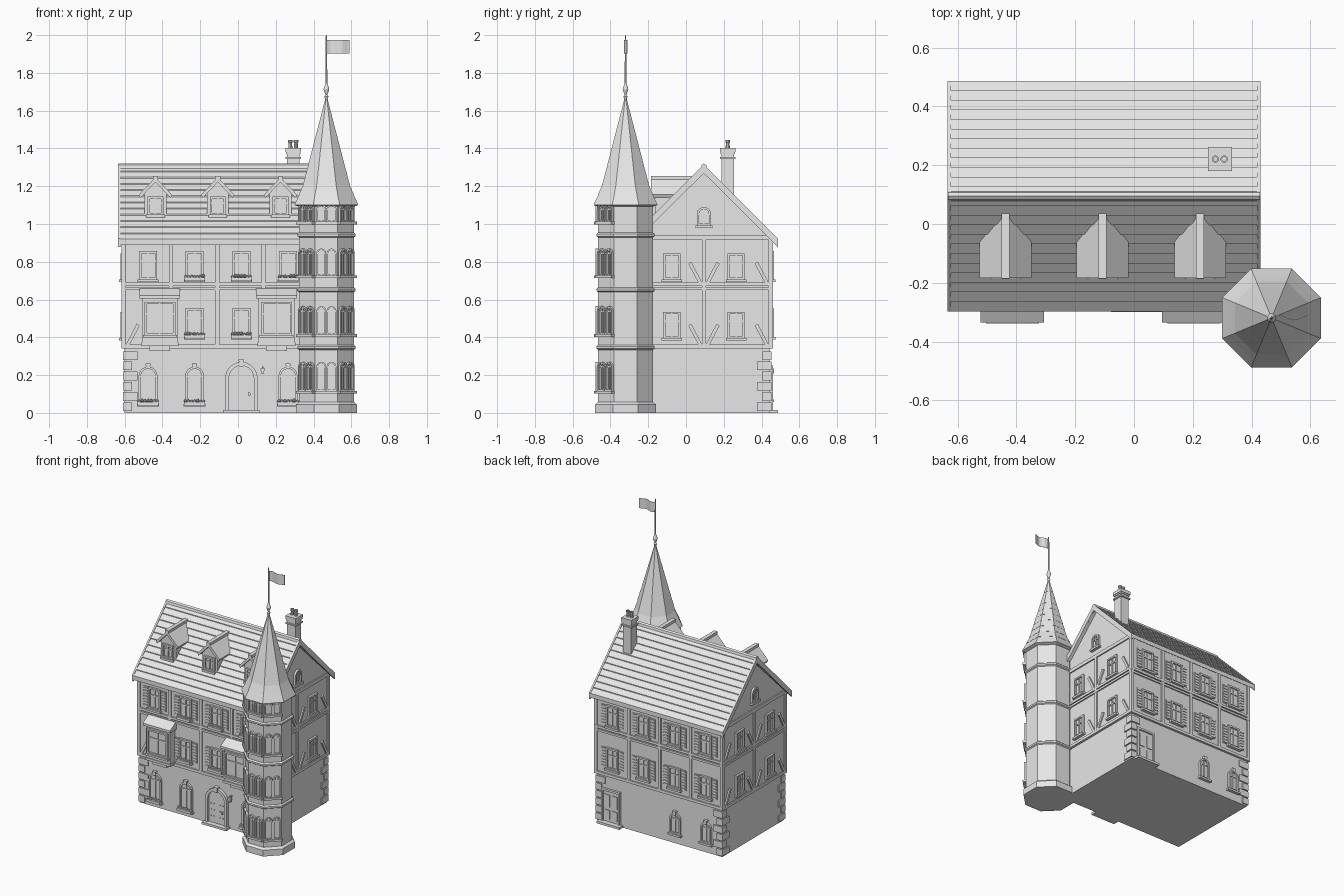
import bpy, bmesh, random
from math import sin, cos, pi, radians
from mathutils import Matrix, Vector

if "Cube" in bpy.data.objects:
    bpy.data.objects.remove(bpy.data.objects["Cube"])

random.seed(4)
parts = {}
stone = bpy.data.materials.new("light_grey")
stone.diffuse_color = (0.8, 0.8, 0.8, 1)
stone.use_nodes = True
stone.node_tree.nodes["Principled BSDF"].inputs["Base Color"].default_value = stone.diffuse_color


def part(name):
    return parts.setdefault(name, bmesh.new())


def wall(x, y, deg):
    """Wall frame: u along the wall, v up, w outward."""
    a = radians(deg)
    return Matrix(((cos(a), 0, sin(a), x), (sin(a), 0, -cos(a), y), (0, 1, 0, 0), (0, 0, 0, 1)))


def prism(name, M, pts, w0, w1):
    bm = part(name)
    a = [bm.verts.new(M @ Vector((u, v, w0))) for u, v in pts]
    b = [bm.verts.new(M @ Vector((u, v, w1))) for u, v in pts]
    bm.faces.new(a[::-1])
    bm.faces.new(b)
    for i in range(len(pts)):
        j = (i + 1) % len(pts)
        bm.faces.new((a[i], a[j], b[j], b[i]))


def box(name, M, u0, u1, v0, v1, w0, w1):
    prism(name, M, [(u0, v0), (u1, v0), (u1, v1), (u0, v1)], w0, w1)


def ring(name, M, outer, inner, w0, w1):
    bm = part(name)
    loops = [[bm.verts.new(M @ Vector((u, v, w))) for u, v in p]
             for p, w in ((outer, w0), (outer, w1), (inner, w1), (inner, w0))]
    n = len(outer)
    for k in range(4):
        p, q = loops[k], loops[(k + 1) % 4]
        for i in range(n):
            j = (i + 1) % n
            bm.faces.new((p[i], p[j], q[j], q[i]))


def lathe(name, x, y, profile, n=8):
    bm = part(name)
    k = cos(pi / n)
    rings = [[bm.verts.new((x + r / k * cos(2 * pi * (i + .5) / n),
                            y + r / k * sin(2 * pi * (i + .5) / n), z)) for i in range(n)]
             for r, z in profile]
    bm.faces.new(rings[0][::-1])
    bm.faces.new(rings[-1])
    for p, q in zip(rings, rings[1:]):
        for i in range(n):
            j = (i + 1) % n
            bm.faces.new((p[i], p[j], q[j], q[i]))


def outline(u, v0, v1, h, arch):
    if not arch:
        return [(u - h, v0), (u + h, v0), (u + h, v1), (u - h, v1)]
    return [(u - h, v0), (u + h, v0)] + [(u + h * cos(pi * i / 10), v1 - h + h * sin(pi * i / 10))
                                         for i in range(11)]


def flowers(M, u, v, h):
    box("flower_boxes", M, u - h, u + h, v, v + .018, .005, .035)
    for i in range(7):
        p = M @ Vector((u - h + 2 * h * (i + .5) / 7, v + .02 + random.uniform(0, .008), .022))
        bmesh.ops.create_icosphere(part("flowers"), subdivisions=1, radius=.0095,
                                   matrix=Matrix.Translation(p))


def window(M, u, v0, v1, h, arch=False, shutters=False, planted=False, t=.012):
    ring("window_frames", M, outline(u, v0, v1, h, arch), outline(u, v0 + t, v1 - t, h - t, arch), -.005, .014)
    prism("window_panes", M, outline(u, v0 + t, v1 - t, h - t, arch), -.005, .003)
    top = v1 - h if arch else v0 + (v1 - v0) * .65
    box("window_bars", M, u - .004, u + .004, v0 + t, v1 - t, 0, .009)
    box("window_bars", M, u - h + t, u + h - t, top - .004, top + .004, 0, .009)
    box("window_sills", M, u - h - .008, u + h + .008, v0 - .012, v0 + .002, -.005, .022)
    if arch and h > .04:
        prism("keystones", M, [(u - .009, v1 - .012), (u + .009, v1 - .012), (u + .014, v1 + .016), (u - .014, v1 + .016)], 0, .02)
    if shutters:
        for s in (-1, 1):
            c = u + s * (h + .022)
            box("shutters", M, c - .02, c + .02, v0 + .005, v1 - .005, 0, .005)
            for k in range(7):
                z = v0 + .015 + k * (v1 - v0 - .03) / 6
                box("shutters", M, c - .016, c + .016, z - .004, z + .004, .004, .009)
    if planted:
        flowers(M, u, v0 - .006, h + .006)


# Wall frames: house spans x -.60..395, y -.255..445
CY, CX = .095, -.1025
front, back = wall(0, -.262, 0), wall(0, .452, 180)
right, left = wall(.403, CY, 90), wall(-.608, CY, -90)
gfront, gback = wall(0, -.255, 0), wall(0, .445, 180)
side = wall(0, 0, 90)
columns = (-.476, -.23, .018, .265)

# Main walls
box("ground_floor", side, -.255, .445, 0, .35, -.6, .395)
prism("upper_walls", side, [(-.262, .345), (.452, .345), (.452, .93), (CY, 1.283), (-.262, .93)], -.608, .403)

# Stepped shingle roof, ridge cap, gutters and bargeboards
half, rows, top = .392, 12, 1.307
slope = []
for i in range(rows):
    d, e = half * i / rows, half * (i + 1) / rows
    slope += [(d, top - d), (e, top - e + .006)]
under = [(half, top - half - .025), (0, top - .04)]
prof = [(CY + d, z) for d, z in slope + under] + [(CY - d, z) for d, z in slope[:0:-1] + []]
prof = [(CY + d, z) for d, z in slope + under[:1]] + [(CY, top - .04)] + \
       [(CY - d, z) for d, z in under[:1] + slope[:0:-1]]
prism("main_roof", side, prof, -.628, .423)
prism("ridge_cap", side, [(CY - .016, 1.295), (CY, 1.312), (CY + .016, 1.295), (CY + .012, 1.312), (CY, 1.32), (CY - .012, 1.312)], -.633, .428)
for s in (-1, 1):
    for x0 in (-.635, .418):
        prism("bargeboards", side, [(CY, 1.27), (CY + s * half, 1.27 - half), (CY + s * half, 1.315 - half), (CY, 1.315)], x0, x0 + .012)
    y = CY + s * (half - .006)
    box("gutters", side, y - .006, y + .006, .905, .918, -.63, .425)

# Timber frame
for M, u0, u1, posts in ((front, -.615, .41, (-.603, -.355, -.11, .135, .398)),
                         (back, -.41, .615, (-.398, -.135, .11, .355, .603)),
                         (right, -.364, .364, (-.352, 0, .352)), (left, -.364, .364, (-.352, 0, .352))):
    for z0, z1 in ((.342, .362), (.65, .665), (.672, .69), (.915, .94)):
        box("timber_beams", M, u0, u1, z0, z1, -.01, .009)
    for p in posts:
        box("timber_posts", M, p - .011, p + .011, .35, .93, -.01, .008)


def brace(M, u, s, z):
    a, b = u + s * .01, u + s * .075
    prism("timber_braces", M, [(a, z), (a + s * .02, z), (b + s * .008, z + .1), (b - s * .008, z + .11)], -.005, .01)


for z in (.362, .69):
    for M in (right, left):
        for u, s in ((-.352, 1), (0, -1), (0, 1), (.352, -1)):
            brace(M, u, s, z)
brace(front, -.603, 1, .362)

# Upper windows
for M in (right, left):
    for u in (-.17, .17):
        for z in (.395, .705):
            window(M, u, z, z + .14, .046)
    window(M, 0, .99, 1.09, .038, arch=True)
for i, c in enumerate(columns):
    window(front, c, .705, .857, .048, shutters=True, planted=i > 0)
    if i in (1, 2):
        window(front, c, .4, .555, .048, shutters=True, planted=True)
    for z in (.4, .705):
        window(back, -c, z, z + .152, .048, shutters=True)

# Ground floor windows
for c in (columns[0], columns[1], columns[3]):
    window(gfront, c, .045, .245, .05, arch=True, planted=True)
for c in columns[:2]:
    window(gback, -c, .07, .22, .042, arch=True)

# Arched front door with studs, step and lamp
D = .018
ring("door_frame", gfront, outline(D, 0, .27, .086, True), outline(D, 0.001, .25, .066, True), -.005, .022)
prism("front_door", gfront, outline(D, 0, .25, .066, True), -.005, .008)
prism("keystones", gfront, [(D - .01, .245), (D + .01, .245), (D + .015, .282), (D - .015, .282)], 0, .028)
box("door_step", gfront, D - .097, D + .097, 0, .016, 0, .045)
for z in (.06, .105, .15):
    for u in (-.048, -.024, .024, .048):
        box("door_studs", gfront, D + u - .003, D + u + .003, z, z + .006, 0, .012)
box("door_studs", gfront, D + .035, D + .047, .092, .108, 0, .016)
box("wall_lamp", gfront, .126, .134, .238, .246, 0, .025)
prism("wall_lamp", gfront, [(.125, .205), (.135, .205), (.142, .235), (.118, .235)], .014, .034)

# Back door
B = -.28
ring("back_door_frame", gback, outline(B, 0, .25, .075, False), outline(B, .01, .235, .06, False), -.005, .016)
box("back_door", gback, B - .06, B + .06, 0, .235, -.005, .006)
for s in (-1, 1):
    for z0, z1 in ((.035, .1), (.12, .21)):
        box("back_door_panels", gback, B + s * .03 - .021, B + s * .03 + .021, z0, z1, 0, .011)
box("back_door_step", gback, B - .09, B + .09, 0, .016, 0, .042)

# Corner quoins, alternating long and short
for x, sx, y, sy in ((-.6, 1, -.255, 1), (-.6, 1, .445, -1), (.395, -1, .445, -1)):
    for k in range(6):
        lx, ly = (.068, .04) if k % 2 else (.04, .068)
        xs, ys = sorted((x - sx * .008, x + sx * lx)), sorted((y - sy * .008, y + sy * ly))
        box("corner_quoins", side, *ys, .01 + k * .054, .056 + k * .054, *xs)

# Bay windows
for c in (-.414, .204):
    box("bay_body", front, c - .095, c + .095, .36, .61, -.01, .055)
    box("bay_base", front, c - .1, c + .1, .355, .372, -.01, .06)
    box("bay_corbel", front, c - .055, c + .055, .328, .356, -.01, .04)
    prism("bay_roof", side, [(-.25, .672), (-.336, .622), (-.336, .605), (-.25, .605)], c - .108, c + .108)
    bay = wall(c, -.317, 0)
    window(bay, 0, .41, .588, .082)

# Roof dormers
for c in (-.437, -.107, .225):
    M = wall(c, 0, 0)
    prism("dormer_body", M, [(-.058, 1.0), (.058, 1.0), (.058, 1.17), (0, 1.232), (-.058, 1.17)], 0, .165)
    prism("dormer_roof", M, [(-.088, 1.155), (0, 1.247), (.088, 1.155), (.08, 1.138), (0, 1.222), (-.08, 1.138)], -.04, .184)
    box("dormer_ridge", M, -.014, .014, 1.235, 1.253, -.044, .186)
    window(wall(c, -.165, 0), 0, 1.047, 1.145, .042)

# Chimney
for h, z0, z1 in ((.033, 1.1, 1.4), (.041, 1.345, 1.355), (.038, 1.37, 1.38), (.041, 1.38, 1.403)):
    box("chimney", side, .221 - h, .221 + h, z0, z1, .292 - h, .292 + h)
for x in (.277, .307):
    lathe("chimney_pots", x, .221, [(.011, 1.4), (.009, 1.43), (.012, 1.432), (.012, 1.445), (.007, 1.445), (.007, 1.41)], 10)

# Octagonal corner tower
TX, TY, A = .468, -.32, .145
lathe("tower_body", TX, TY, [(A, 0), (A, 1.12)])
lathe("tower_plinth", TX, TY, [(.161, 0), (.161, .045), (A, .058)])
for z in (.34, .645, .935):
    lathe("tower_bands", TX, TY, [(A, z - .006), (.154, z), (.154, z + .012), (A, z + .02)])
courses, roof = 11, [(.14, 1.09), (.168, 1.1)]


def flare(t):
    return .147 * (1 - t) + .004 + .017 * max(0, 1 - t * 6)


for i in range(courses):
    t0, t1 = i / courses, (i + 1) / courses
    roof += [(flare(t0), 1.105 + .565 * t0), (flare(t1) - .002 * (1 - t1), 1.105 + .565 * t1)]
lathe("tower_roof", TX, TY, roof)
for deg in (-45, 0, 45):
    a = radians(deg)
    M = wall(TX + A * sin(a), TY - A * cos(a), deg)
    for v0, v1 in ((.115, .27), (.415, .565), (.725, .87), (1.01, 1.105)):
        for s in (-1, 1):
            window(M, s * .027, v0, v1, .026, arch=True, t=.008)

# Finial, pole and waving flag
lathe("finial", TX, TY, [(.006, 1.66), (.011, 1.675), (.005, 1.685), (.009, 1.695), (.015, 1.713), (.01, 1.73), (.005, 1.745)], 12)
lathe("flag_pole", TX, TY, [(.005, 1.73), (.0035, 1.995), (.001, 2.0)], 8)
wave = [(TX + .122 * i / 10, TY + .008 * sin(i * .75)) for i in range(11)]
flat = Matrix.Identity(4)
prism("flag", flat, wave + [(x, y + .002) for x, y in wave[::-1]], 1.902, 1.974)

# Build the objects
for name, bm in parts.items():
    bmesh.ops.recalc_face_normals(bm, faces=bm.faces)
    mesh = bpy.data.meshes.new(name)
    bm.to_mesh(mesh)
    bm.free()
    mesh.materials.append(stone)
    bpy.context.collection.objects.link(bpy.data.objects.new(name, mesh))
